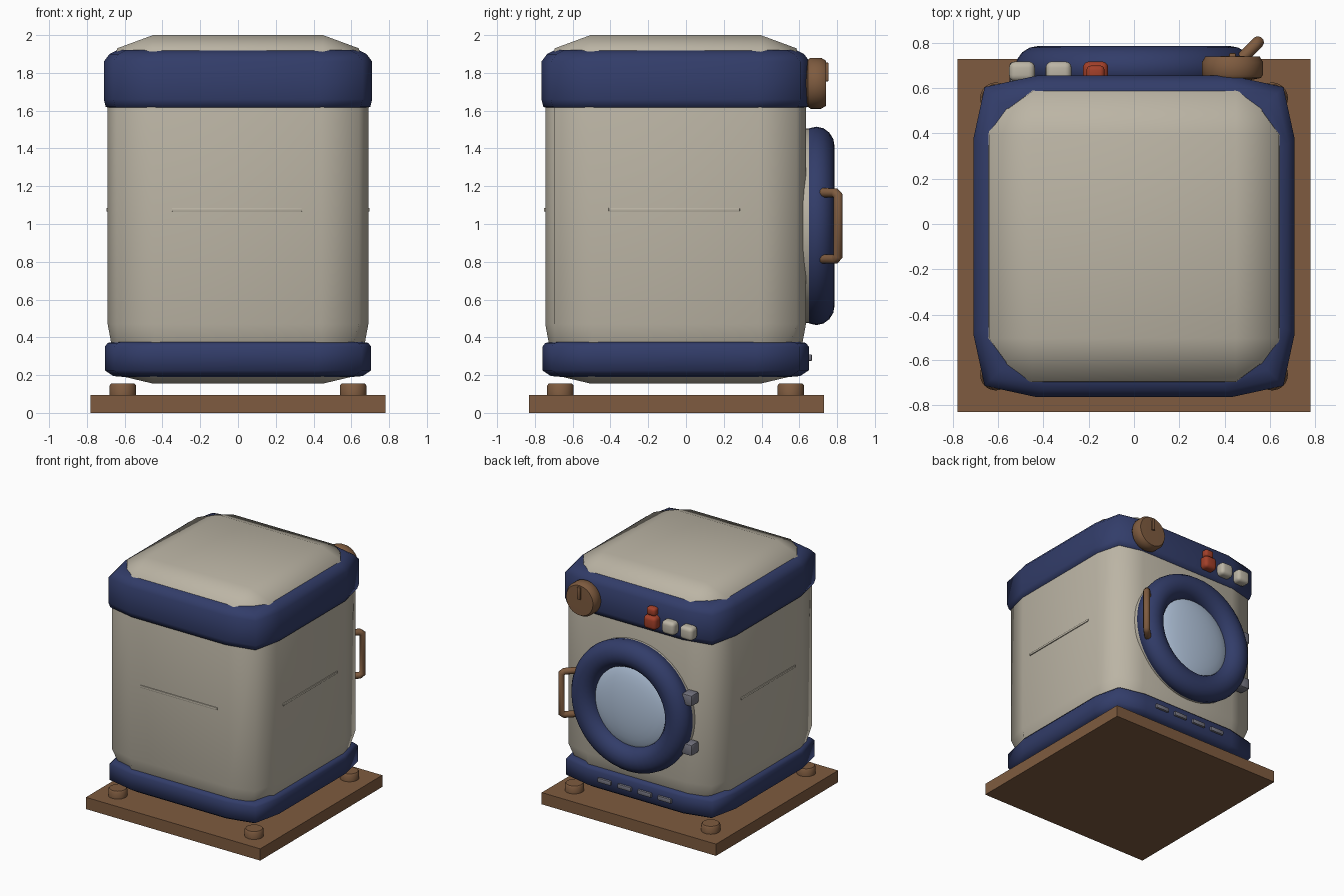
import bpy, bmesh, math
from mathutils import Matrix

if "Cube" in bpy.data.objects:
    bpy.data.objects.remove(bpy.data.objects["Cube"])

CY = -0.055          # centre of the cabinet in y


def material(name, rgb):
    m = bpy.data.materials.new(name)
    m.diffuse_color = (*rgb, 1)
    m.use_nodes = True
    m.node_tree.nodes["Principled BSDF"].inputs["Base Color"].default_value = m.diffuse_color
    return m


CREAM = material("cream", (0.50, 0.46, 0.375))
BLUE = material("navy blue", (0.032, 0.046, 0.142))
WOOD = material("brown", (0.21, 0.105, 0.05))
RED = material("red", (0.36, 0.05, 0.022))
GLASS = material("glass blue", (0.45, 0.56, 0.72))
GREY = material("grey", (0.18, 0.18, 0.22))


def finish(name, bm, mat, angle=60):
    bmesh.ops.remove_doubles(bm, verts=bm.verts, dist=1e-5)
    bmesh.ops.recalc_face_normals(bm, faces=bm.faces)
    me = bpy.data.meshes.new(name)
    bm.to_mesh(me)
    bm.free()
    me.materials.append(mat)
    ob = bpy.data.objects.new(name, me)
    bpy.context.collection.objects.link(ob)
    bpy.ops.object.select_all(action='DESELECT')
    ob.select_set(True)
    bpy.context.view_layer.objects.active = ob
    bpy.ops.object.shade_smooth_by_angle(angle=math.radians(angle))
    return ob


def box(name, lo, hi, mat, bevel=0.0, segments=3):
    bm = bmesh.new()
    bmesh.ops.create_cube(bm, size=1)
    for v in bm.verts:
        v.co = [(a + b) / 2 + c * (b - a) for a, b, c in zip(lo, hi, v.co)]
    if bevel:
        bmesh.ops.bevel(bm, geom=bm.edges[:], offset=bevel, segments=segments,
                        profile=0.5, affect='EDGES')
    return finish(name, bm, mat, 35)


def rounded_stack(name, rings, mat):
    """Stack of soft squares: (z, half width, corner inset, corner cut)."""
    bm = bmesh.new()
    loops = []
    for z, h, c, m in rings:
        pts = []
        for k in range(4):
            rot = Matrix.Rotation(k * math.pi / 2, 2)
            for x, y in ((h, h - c), (h - m, h - m), (h - c, h)):
                px = rot[0][0] * x + rot[0][1] * y
                py = rot[1][0] * x + rot[1][1] * y
                pts.append(bm.verts.new((px, py + CY, z)))
        loops.append(pts)
    for a, b in zip(loops, loops[1:]):
        for i in range(12):
            j = (i + 1) % 12
            bm.faces.new((a[i], a[j], b[j], b[i]))
    bm.faces.new(loops[0])
    bm.faces.new(loops[-1])
    return finish(name, bm, mat, 65)


def lathe(name, profile, loc, mat, axis='Z', closed=False, n=48, angle=40):
    """Spin (radius, height) points around z or y."""
    bm = bmesh.new()
    vs = [bm.verts.new((r, 0, h)) for r, h in profile]
    pairs = list(zip(vs, vs[1:])) + ([(vs[-1], vs[0])] if closed else [])
    es = [bm.edges.new(p) for p in pairs]
    bmesh.ops.spin(bm, geom=vs + es, cent=(0, 0, 0), axis=(0, 0, 1),
                   angle=2 * math.pi, steps=n)
    if axis == 'Y':
        bm.transform(Matrix.Rotation(-math.pi / 2, 4, 'X'))
    bm.transform(Matrix.Translation(loc))
    return finish(name, bm, mat, angle)


# Base board and feet
box("base_board", (-0.78, -0.83, 0), (0.78, 0.73, 0.095), WOOD)
for x in (-0.61, 0.61):
    for y in (-0.665, 0.555):
        lathe("foot", [(0, 0), (0.07, 0), (0.07, 0.05), (0.062, 0.06), (0, 0.06)],
              (x, y, 0.095), WOOD, n=32)

# Cabinet and its two bands
rounded_stack("cabinet", [
    (0.155, 0.45, 0, 0), (0.20, 0.64, 0.19, 0.08), (0.47, 0.69, 0.25, 0.05),
    (1.70, 0.69, 0.25, 0.05), (1.93, 0.64, 0.19, 0.08), (2.0, 0.45, 0, 0)], CREAM)
rounded_stack("top_band", [
    (1.61, 0.67, 0.26, 0.05), (1.62, 0.70, 0.28, 0.05), (1.66, 0.71, 0.28, 0.05),
    (1.86, 0.71, 0.28, 0.05), (1.90, 0.68, 0.27, 0.05), (1.92, 0.64, 0.25, 0.05),
    (1.92, 0.56, 0.2, 0.05)], BLUE)
rounded_stack("bottom_band", [
    (0.19, 0.60, 0.22, 0.05), (0.195, 0.66, 0.26, 0.05), (0.225, 0.705, 0.28, 0.05),
    (0.35, 0.705, 0.28, 0.05), (0.37, 0.69, 0.27, 0.05), (0.377, 0.66, 0.26, 0.05)],
    BLUE)

# Thin trim ridges on the three plain sides
box("front_ridge", (-0.35, -0.752, 1.066), (0.34, -0.73, 1.086), CREAM, 0.004, 2)
for s in (-1, 1):
    xs = sorted((s * 0.675, s * 0.697))
    box("side_ridge", (xs[0], -0.41, 1.066), (xs[1], 0.285, 1.086), CREAM, 0.004, 2)

# Round door: backing ring, padded rim, glass
DOOR = (0, 0, 0.99)
lathe("door_backing", [(0.34, 0.62), (0.515, 0.62), (0.515, 0.652), (0.34, 0.652)],
      DOOR, CREAM, 'Y', closed=True)
rim = [(0.42 + 0.105 * math.cos(t * math.pi / 8), 0.69 + 0.097 * math.sin(t * math.pi / 8))
       for t in range(16)]
lathe("door_rim", rim, DOOR, BLUE, 'Y', closed=True)
dome = [(0.36 * math.cos(t * math.pi / 16), 0.665 + 0.085 * math.sin(t * math.pi / 16))
        for t in range(9)]
dome[-1] = (0, dome[-1][1])
lathe("door_glass", dome, DOOR, GLASS, 'Y')

# Door handle
cu = bpy.data.curves.new("door_handle", 'CURVE')
cu.dimensions = '3D'
cu.bevel_depth = 0.026
cu.bevel_resolution = 3
cu.use_fill_caps = True
path = [(0.47, 0.725, 1.165), (0.535, 0.79, 1.165), (0.55, 0.805, 1.15),
        (0.55, 0.805, 0.83), (0.535, 0.79, 0.815), (0.47, 0.725, 0.815)]
sp = cu.splines.new('POLY')
sp.points.add(len(path) - 1)
for p, co in zip(sp.points, path):
    p.co = (*co, 1)
handle = bpy.data.objects.new("door_handle", cu)
bpy.context.collection.objects.link(handle)
cu.materials.append(WOOD)
bpy.ops.object.select_all(action='DESELECT')
handle.select_set(True)
bpy.context.view_layer.objects.active = handle
bpy.ops.object.convert(target='MESH')

# Hinges opposite the handle
for z in (0.78, 1.18):
    box("hinge", (-0.55, 0.62, z - 0.045), (-0.46, 0.715, z + 0.045), GREY, 0.012, 2)

# Control knob with pointer
lathe("control_knob", [(0, 0.62), (0.125, 0.645), (0.135, 0.66), (0.135, 0.715),
                       (0.12, 0.74), (0, 0.742)], (0.435, 0, 1.745), WOOD, 'Y')
box("knob_pointer", (0.42, 0.72, 1.755), (0.45, 0.755, 1.855), WOOD, 0.006, 2)

# Push buttons and red switch
for x in (-0.495, -0.333):
    box("push_button", (x - 0.057, 0.63, 1.66), (x + 0.057, 0.718, 1.765), CREAM, 0.028, 4)
box("red_button", (-0.226, 0.63, 1.66), (-0.114, 0.718, 1.765), RED, 0.028, 4)
box("red_switch", (-0.21, 0.63, 1.765), (-0.13, 0.70, 1.83), RED, 0.02, 3)

# Vent slots on the bottom band
for x in (-0.27, -0.09, 0.09, 0.27):
    box("vent_slot", (x - 0.06, 0.63, 0.275), (x + 0.06, 0.667, 0.31), GREY, 0.006, 2)
